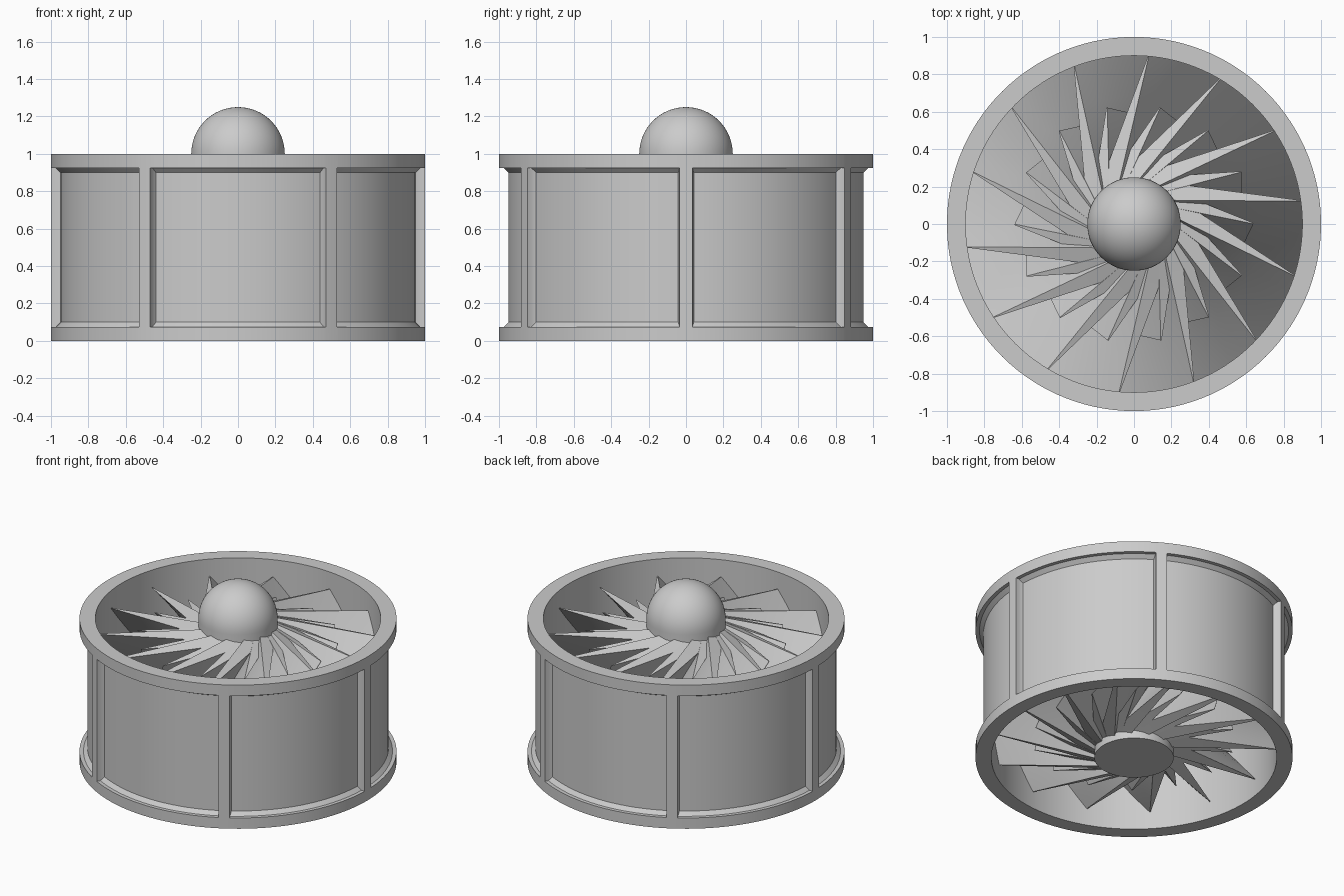
import bpy, bmesh, math
from mathutils import Matrix, Vector

cube = bpy.data.objects.get("Cube")
if cube:
    bpy.data.objects.remove(cube, do_unlink=True)

grey = bpy.data.materials.new("plain grey")
grey.use_nodes = True
colour = (0.6, 0.6, 0.6, 1)
grey.diffuse_color = colour
grey.node_tree.nodes["Principled BSDF"].inputs["Base Color"].default_value = colour


def finish(bm, name, angle=30):
    """Clean the mesh, add it to the scene and shade it."""
    bmesh.ops.remove_doubles(bm, verts=bm.verts, dist=0.0002)
    bmesh.ops.dissolve_degenerate(bm, edges=bm.edges, dist=0.0002)
    bmesh.ops.recalc_face_normals(bm, faces=bm.faces)
    mesh = bpy.data.meshes.new(name)
    bm.to_mesh(mesh)
    bm.free()
    mesh.materials.append(grey)
    obj = bpy.data.objects.new(name, mesh)
    bpy.context.collection.objects.link(obj)
    bpy.ops.object.select_all(action='DESELECT')
    obj.select_set(True)
    bpy.context.view_layer.objects.active = obj
    bpy.ops.object.shade_smooth_by_angle(angle=math.radians(angle))


def loft(bm, columns, close_profile):
    """Join a closed ring of point columns with quads."""
    rings = [[bm.verts.new(p) for p in col] for col in columns]
    n = len(rings[0])
    for a, b in zip(rings, rings[1:] + rings[:1]):
        for i in range(n if close_profile else n - 1):
            j = (i + 1) % n
            bm.faces.new((a[i], b[i], b[j], a[j]))


def turn(profile, angle):
    c, s = math.cos(angle), math.sin(angle)
    return [Vector((r * c, r * s, z)) for r, z in profile]


# Duct: ring-shaped shell with six ribs and recessed, chamfered panels
def duct_profile(lip, floor, z):
    return [(0.9, 0), (1, 0), (1, 0.075), (lip, 0.075), (floor, z),
            (floor, 1 - z), (lip, 0.925), (1, 0.925), (1, 1), (0.9, 1)]


RIB = duct_profile(1, 1, 0.075)
WALL = duct_profile(0.975, 0.975, 0.075)
PANEL = duct_profile(0.975, 0.95, 0.1)
rib_half, chamfer, steps = 2.0, 0.5, 18
columns = []
for k in range(6):
    start = 60 * k
    sector = [(0, RIB), (rib_half, RIB), (rib_half, WALL)]
    first = rib_half + chamfer
    sector += [(first + (60 - 2 * first) * i / steps, PANEL) for i in range(steps + 1)]
    sector += [(60 - rib_half, WALL), (60 - rib_half, RIB)]
    columns += [turn(p, math.radians(start + a)) for a, p in sector]
bm = bmesh.new()
loft(bm, columns, True)
finish(bm, "duct_shell")

# Hub: straight cylinder with a half-sphere cap
hub_r = 0.25
profile = [(0, 0), (hub_r, 0)]
profile += [(hub_r * math.cos(math.pi * i / 32), 1 + hub_r * math.sin(math.pi * i / 32))
            for i in range(17)]
bm = bmesh.new()
loft(bm, [turn(profile, math.tau * i / 64) for i in range(64)], False)
finish(bm, "hub")


# Blades: twisted wedges, thick inside the hub and sharp at the tip
def blade_columns(tip_x, tip_t, tip_h, chord_steps=8):
    root_w, root_thick = 0.5, 0.06
    twist = math.radians(22)

    def line(s, side):
        along = s * root_w
        off = side * root_thick
        root = Vector((0,
                       along * math.sin(twist) + off * math.cos(twist),
                       0.5 + along * math.cos(twist) - off * math.sin(twist)))
        t = s * tip_t
        tip = Vector((tip_x(t), t + side * 0.002, 0.5 + s * tip_h))
        return [root.lerp(tip, i / 4) for i in range(5)]

    chord = [2 * i / chord_steps - 1 for i in range(chord_steps + 1)]
    return [line(s, -1) for s in chord] + [line(s, 1) for s in reversed(chord)]


def blade_set(name, offset, count=14, **shape):
    bm = bmesh.new()
    cols = blade_columns(**shape)
    for k in range(count):
        spin = Matrix.Rotation(math.tau * (k + offset) / count, 3, 'Z')
        placed = [[spin @ p for p in col] for col in cols]
        loft(bm, placed, False)
        # Close the tip and the root across the thickness
        half = len(placed) // 2
        for end in (0, -1):
            for i in range(half - 1):
                quad = (placed[i][end], placed[i + 1][end],
                        placed[-2 - i][end], placed[-1 - i][end])
                bm.faces.new([bm.verts.new(p) for p in quad])
    finish(bm, name)


# Long blades follow the duct wall; short blades end in a straight edge
blade_set("long_blades", 0.5, tip_x=lambda t: math.sqrt(0.903 ** 2 - t * t),
          tip_t=0.32, tip_h=0.38)
blade_set("short_blades", 0.0, tip_x=lambda t: 0.575, tip_t=0.28, tip_h=0.37)
